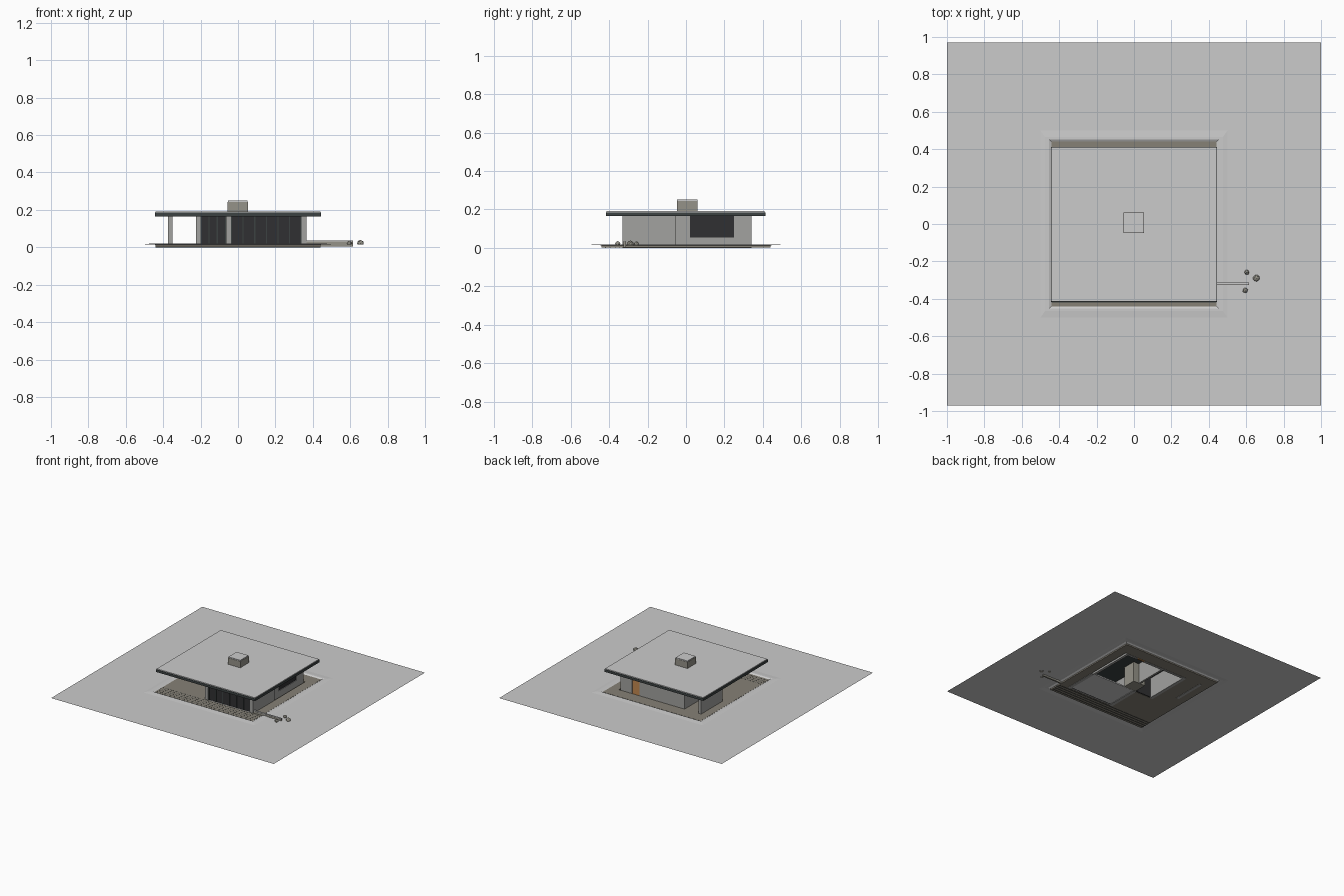
import bpy, bmesh, random

if "Cube" in bpy.data.objects:
    bpy.data.objects.remove(bpy.data.objects["Cube"])
random.seed(3)

def material(name, r, g, b):
    m = bpy.data.materials.new(name)
    m.diffuse_color = (r, g, b, 1)
    m.use_nodes = True
    m.node_tree.nodes["Principled BSDF"].inputs["Base Color"].default_value = m.diffuse_color
    return m

DARK = material("dark_glass", 0.03, 0.03, 0.032)
TRIM = material("dark_trim", 0.045, 0.055, 0.055)
WOOD = material("weathered_wood", 0.24, 0.22, 0.18)
STONE = material("stone", 0.3, 0.29, 0.25)
DOOR = material("orange_wood", 0.55, 0.25, 0.08)
WALL = material("plaster", 0.36, 0.36, 0.35)
SNOW = material("snow", 0.75, 0.76, 0.78)

def finish(name, bm, mat):
    me = bpy.data.meshes.new(name)
    bm.to_mesh(me)
    bm.free()
    ob = bpy.data.objects.new(name, me)
    bpy.context.collection.objects.link(ob)
    if mat:
        me.materials.append(mat)
    return ob

def box(name, x, y, z, mat=None):
    bm = bmesh.new()
    bmesh.ops.create_cube(bm, size=1)
    for v in bm.verts:
        v.co = [r[0] + (c + 0.5) * (r[1] - r[0]) for c, r in zip(v.co, (x, y, z))]
    return finish(name, bm, mat)

EAVE = 0.166

# snowy ground: square rings around the house opening, with a low drift
bm = bmesh.new()
rings = []
for hx, hy, z in [(0.44, 0.44, 0.012), (0.455, 0.452, 0.019), (0.475, 0.465, 0.019),
                  (0.50, 0.50, 0.016), (1, 0.97, 0.016)]:
    rings.append([bm.verts.new((sx * hx, sy * hy, z))
                  for sx, sy in ((-1, -1), (1, -1), (1, 1), (-1, 1))])
for a, b in zip(rings, rings[1:]):
    for i in range(4):
        j = (i + 1) % 4
        bm.faces.new((a[i], b[i], b[j], a[j]))
finish("snow_ground", bm, SNOW)

# wooden terrace around the rooms
for name, x, y in [
    ("terrace_front", (-0.44, 0.44), (-0.44, -0.33)),
    ("terrace_back", (-0.44, 0.44), (0.34, 0.44)),
    ("terrace_left", (-0.44, -0.225), (-0.33, 0.34)),
    ("terrace_right", (0.365, 0.44), (-0.33, 0.34)),
    ("terrace_porch", (-0.225, -0.065), (-0.33, -0.055)),
]:
    box(name, x, y, (0.002, 0.013), WOOD)
# plank joints on the front terrace
for i in range(4):
    y = -0.42 + i * 0.025
    box("plank_joint", (-0.44, 0.44), (y, y + 0.003), (0, 0.0135), TRIM)
box("living_floor", (-0.05, 0.35), (-0.33, -0.055), (0.004, 0.014))

# main walls
for name, x, y in [
    ("carport_wall", (-0.375, -0.35), (0.07, 0.34)),
    ("left_wall", (-0.225, -0.2), (-0.055, 0.34)),
    ("living_left_wall", (-0.065, -0.037), (-0.33, -0.055)),
    ("living_right_wall", (0.34, 0.367), (-0.33, -0.055)),
    ("back_wall", (-0.2, 0.18), (0.32, 0.34)),
    ("back_corner_wall", (0.245, 0.35), (0.32, 0.34)),
    ("right_wall_front", (0.33, 0.35), (-0.055, 0.02)),
    ("right_wall_rear", (0.33, 0.35), (0.25, 0.32)),
    ("inner_partition", (-0.01, 0.005), (0.06, 0.32)),
]:
    box(name, x, y, (0, EAVE), WALL)
box("window_sill_wall", (0.33, 0.35), (0.02, 0.25), (0, 0.055), WALL)
box("side_window", (0.335, 0.345), (0.02, 0.25), (0.055, EAVE), DARK)
box("back_door", (0.18, 0.245), (0.325, 0.336), (0, EAVE), DOOR)

# dark glazed fronts with mullions
def glazing(name, x0, x1, y, panes):
    box(name, (x0, x1), (y, y + 0.008), (0.004, EAVE), DARK)
    for i in range(panes + 1):
        x = x0 + (x1 - x0) * i / panes
        box(name + "_mullion", (x - 0.003, x + 0.003), (y - 0.005, y), (0.013, EAVE), TRIM)

glazing("living_glazing", -0.035, 0.338, -0.322, 6)
glazing("porch_glazing", -0.198, -0.067, -0.055, 3)

# flat roof with snow on top
box("roof", (-0.444, 0.444), (-0.416, 0.412), (0.165, 0.185), TRIM)
box("roof_snow", (-0.441, 0.441), (-0.413, 0.409), (0.185, 0.191), SNOW)

# chimney
box("chimney", (-0.056, 0.054), (-0.048, 0.061), (0, 0.243), STONE)
box("chimney_snow", (-0.054, 0.052), (-0.046, 0.059), (0.243, 0.251), SNOW)

# low garden wall and snowy boulders
box("garden_wall", (0.365, 0.615), (-0.325, -0.312), (0.003, 0.03), STONE)
box("garden_wall_snow", (0.365, 0.615), (-0.324, -0.313), (0.03, 0.035), SNOW)
for x, y, r in [(0.655, -0.29, 0.018), (0.603, -0.258, 0.013), (0.595, -0.355, 0.014)]:
    bm = bmesh.new()
    bmesh.ops.create_icosphere(bm, subdivisions=2, radius=r)
    for v in bm.verts:
        v.co *= random.uniform(0.88, 1.05)
        v.co.x += x
        v.co.y += y
        v.co.z = max(0.014, v.co.z + 0.021)
    finish("boulder", bm, STONE)
